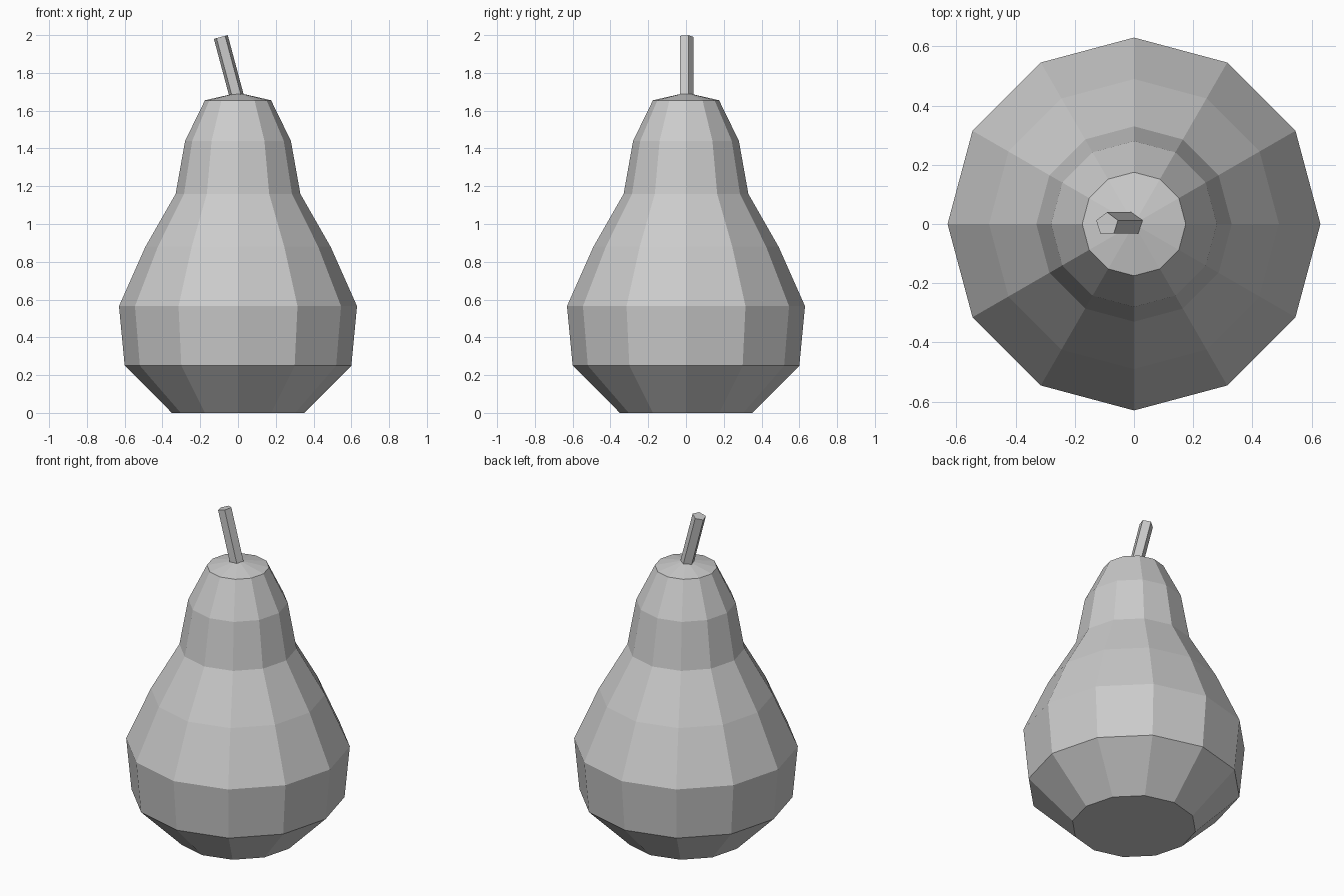
import bpy, bmesh, math
from mathutils import Vector

if "Cube" in bpy.data.objects:
    bpy.data.objects.remove(bpy.data.objects["Cube"])

def ring(bm, sides, radius, centre, start=0.0, tilt=0.0):
    """Regular polygon of vertices, optionally tilted about the y axis."""
    verts = []
    for i in range(sides):
        a = start + 2 * math.pi * i / sides
        x, y = radius * math.cos(a), radius * math.sin(a)
        p = Vector((x * math.cos(tilt), y, -x * math.sin(tilt)))
        verts.append(bm.verts.new(p + Vector(centre)))
    return verts

def bridge(bm, a, b):
    n = len(a)
    for i in range(n):
        j = (i + 1) % n
        bm.faces.new((a[i], a[j], b[j], b[i]))

def finish(bm, name):
    bmesh.ops.recalc_face_normals(bm, faces=bm.faces)
    mesh = bpy.data.meshes.new(name)
    bm.to_mesh(mesh)
    bm.free()
    obj = bpy.data.objects.new(name, mesh)
    bpy.context.collection.objects.link(obj)
    return obj

# Pear body: 12-sided lathe with a flat base and shallow conical top
profile = [(0.35, 0), (0.60, 0.25), (0.63, 0.565), (0.49, 0.88),
           (0.33, 1.16), (0.28, 1.44), (0.175, 1.655)]
bm = bmesh.new()
rings = [ring(bm, 12, r, (0, 0, z)) for r, z in profile]
for lower, upper in zip(rings, rings[1:]):
    bridge(bm, lower, upper)
bm.faces.new(rings[0])
apex = bm.verts.new((0, 0, 1.695))
for i in range(12):
    bm.faces.new((rings[-1][i], rings[-1][(i + 1) % 12], apex))
finish(bm, "pear_body")

# Stem: five-sided rod leaning to -x
lean = -math.radians(15)
top = Vector((-0.091, 0, 1.99))
axis = Vector((math.sin(lean), 0, math.cos(lean)))
bm = bmesh.new()
low = ring(bm, 5, 0.04, top - axis * 0.34, math.pi / 2, lean)
high = ring(bm, 5, 0.04, top, math.pi / 2, lean)
bridge(bm, low, high)
bm.faces.new(low)
bm.faces.new(high)
finish(bm, "stem")
